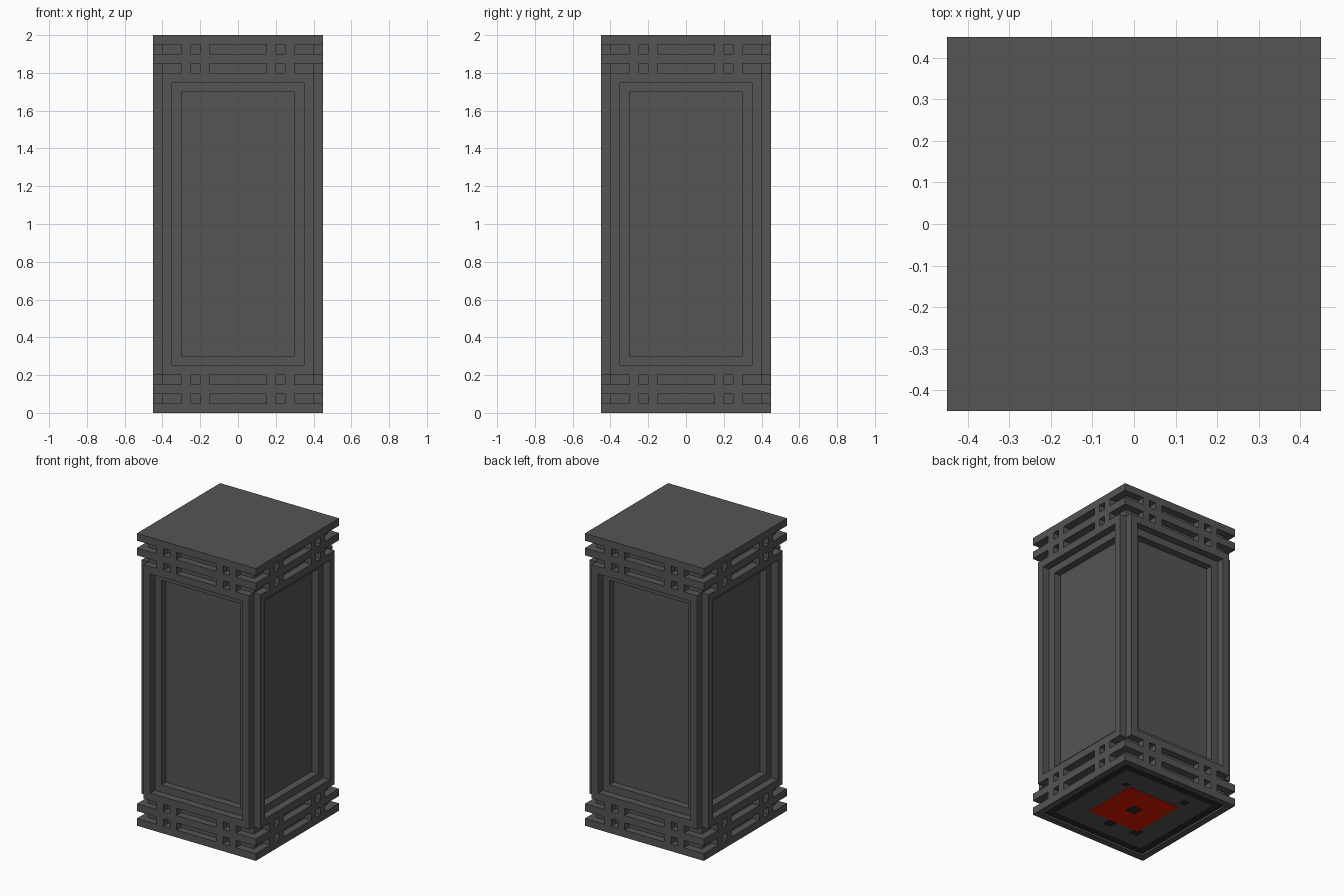
import bpy, bmesh, math
from mathutils import Matrix, Vector

if "Cube" in bpy.data.objects:
    bpy.data.objects.remove(bpy.data.objects["Cube"])


def material(name, rgb):
    m = bpy.data.materials.new(name)
    m.diffuse_color = (*rgb, 1)
    m.use_nodes = True
    m.node_tree.nodes["Principled BSDF"].inputs["Base Color"].default_value = m.diffuse_color
    return m


GREY = material("dark_grey", (0.089, 0.089, 0.089))
BLACK = material("near_black", (0.025, 0.025, 0.025))
RED = material("deep_red", (0.72, 0.008, 0.0))


def add_box(bm, x0, x1, y0, y1, z0, z1):
    size = Matrix.Diagonal((x1 - x0, y1 - y0, z1 - z0, 1))
    centre = Matrix.Translation(((x0 + x1) / 2, (y0 + y1) / 2, (z0 + z1) / 2))
    return bmesh.ops.create_cube(bm, size=1, matrix=centre @ size)["verts"]


def finish(bm, name, *mats):
    mesh = bpy.data.meshes.new(name)
    bm.to_mesh(mesh)
    bm.free()
    for m in mats:
        mesh.materials.append(m)
    ob = bpy.data.objects.new(name, mesh)
    bpy.context.collection.objects.link(ob)
    return ob


def box(name, mat, *bounds):
    bm = bmesh.new()
    add_box(bm, *bounds)
    return finish(bm, name, mat)


def find_face(bm, direction):
    return max(bm.faces, key=lambda f: f.calc_center_median().dot(direction))


def inset_step(bm, face, thickness, depth):
    """Inset a face, then push the inner face straight in by depth."""
    bm.normal_update()
    push = face.normal * -depth
    bmesh.ops.inset_individual(bm, faces=[face], thickness=thickness, use_even_offset=True)
    inner = bmesh.ops.extrude_discrete_faces(bm, faces=[face])["faces"][0]
    bmesh.ops.translate(bm, verts=list(inner.verts), vec=push)
    return inner


# Horizontal slabs of the upper and lower bands
H = 0.45
for name, z in (("lower_slab", 0.10), ("upper_slab", 1.85), ("top_slab", 1.95)):
    box(name, GREY, -H, H, -H, H, z, z + 0.05)

# Base slab with a shallow recess underneath
bm = bmesh.new()
add_box(bm, -H, H, -H, H, 0, 0.05)
inset_step(bm, find_face(bm, Vector((0, 0, -1))), 0.045, 0.015)
finish(bm, "base_slab", GREY)

# Stacked plates underneath: black border, grey centre, red square, black peg
for name, mat, half, z in (("underside_black_border", BLACK, 0.405, 0.012),
                           ("underside_grey_plate", GREY, 0.35, 0.009),
                           ("underside_red_plate", RED, 0.197, 0.005),
                           ("underside_centre_peg", BLACK, 0.035, 0.0)):
    box(name, mat, -half, half, -half, half, z, z + 0.006)

# Small black fittings around the red square
for i, (x, y, r) in enumerate(((0.235, 0.2, 0.018), (-0.19, 0.26, 0.022),
                               (-0.2, -0.215, 0.03), (0.0, -0.235, 0.03))):
    box(f"underside_fitting_{i}", BLACK, x - r, x + r, y - r, y + r, 0.007, 0.011)

# Recessed cores behind the grooves
for name, z in (("lower_core", 0.05), ("upper_core", 1.80)):
    box(name, GREY, -0.40, 0.40, -0.40, 0.40, z, z + 0.15)

# Studs joining the slabs and stepped panels, repeated on all four sides
for side, label in enumerate(("front", "right", "back", "left")):
    turn = Matrix.Rotation(side * math.pi / 2, 4, "Z")

    bm = bmesh.new()
    for z in (0.05, 0.15, 1.80, 1.90):
        for x in (-0.30, -0.20, 0.15, 0.25):
            add_box(bm, x, x + 0.05, -H, -0.40, z, z + 0.05)
    bm.transform(turn)
    finish(bm, f"{label}_studs", GREY)

    bm = bmesh.new()
    add_box(bm, -0.40, 0.40, -H, -0.30, 0.20, 1.80)
    outer = find_face(bm, Vector((0, -1, 0)))
    step = inset_step(bm, outer, 0.05, 0.05)
    inset_step(bm, step, 0.05, 0.05)
    bm.transform(turn)
    finish(bm, f"{label}_panel", GREY)
